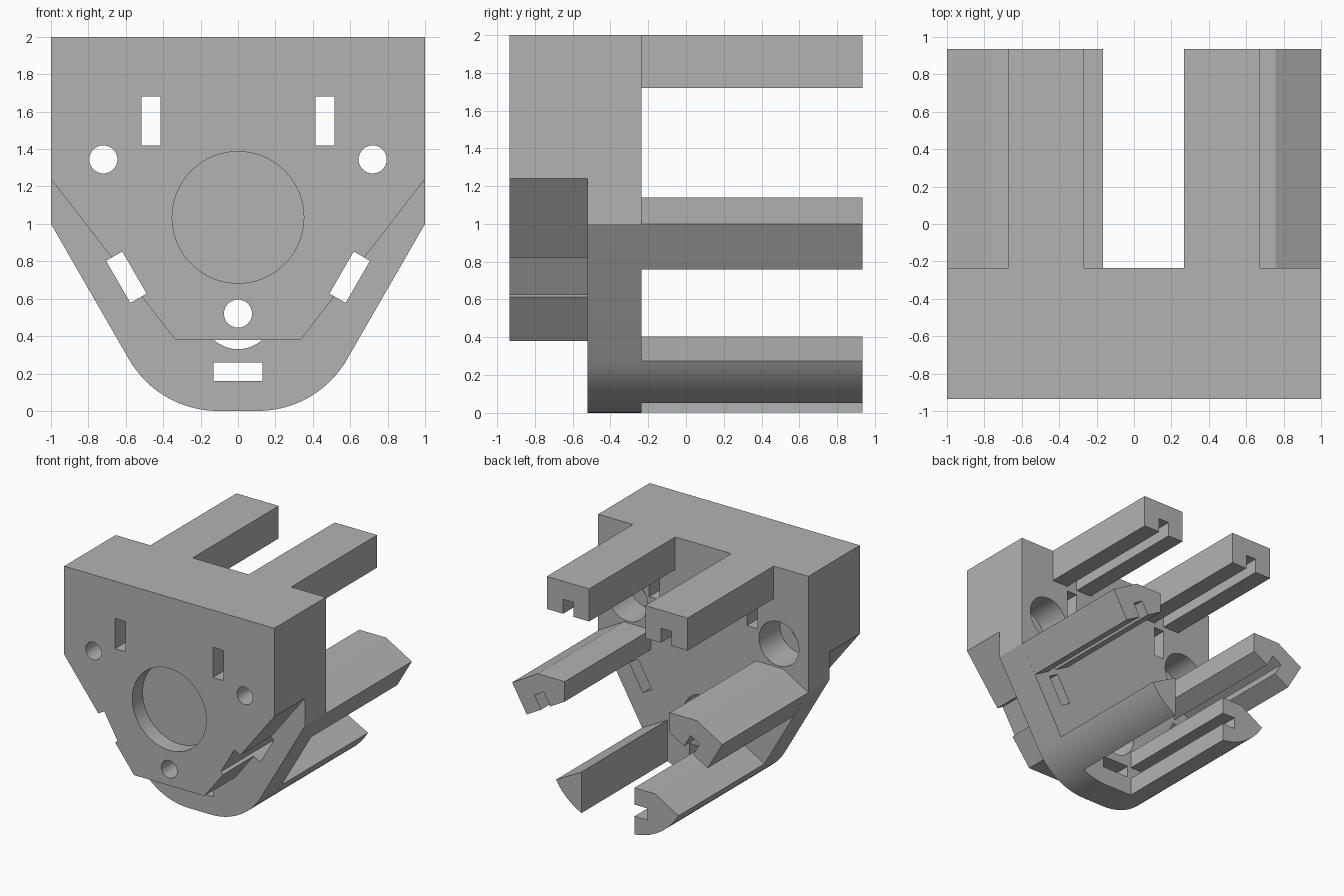
import bpy, bmesh
from math import sin, cos, radians, pi
from mathutils import Vector

cube = bpy.data.objects.get("Cube")
if cube:
    bpy.data.objects.remove(cube, do_unlink=True)

grey = bpy.data.materials.new("plain_grey")
grey.use_nodes = True
grey.diffuse_color = (0.45, 0.45, 0.45, 1)
grey.node_tree.nodes["Principled BSDF"].inputs["Base Color"].default_value = (0.45, 0.45, 0.45, 1)

FRONT, MID, BACK, END = -0.935, -0.52, -0.235, 0.935


def prism(name, points, y0, y1):
    """Extrude an x-z profile along y."""
    bm = bmesh.new()
    face = bm.faces.new([bm.verts.new((x, y0, z)) for x, z in points])
    moved = bmesh.ops.extrude_face_region(bm, geom=[face])["geom"]
    bmesh.ops.translate(bm, vec=(0, y1 - y0, 0),
                        verts=[v for v in moved if isinstance(v, bmesh.types.BMVert)])
    bmesh.ops.recalc_face_normals(bm, faces=bm.faces)
    mesh = bpy.data.meshes.new(name)
    bm.to_mesh(mesh)
    bm.free()
    mesh.materials.append(grey)
    obj = bpy.data.objects.new(name, mesh)
    bpy.context.collection.objects.link(obj)
    return obj


def circle(x, z, r, n=48):
    return [(x + r * cos(2 * pi * i / n), z + r * sin(2 * pi * i / n)) for i in range(n)]


def slot(x, z, length, width, angle):
    """Rectangle whose long side points along the angle."""
    u = Vector((cos(radians(angle)), sin(radians(angle))))
    v = Vector((-u.y, u.x))
    c = Vector((x, z))
    return [tuple(c + u * a * length / 2 + v * b * width / 2)
            for a, b in ((-1, -1), (1, -1), (1, 1), (-1, 1))]


def mirror(points):
    return [(-x, z) for x, z in reversed(points)]


def cut(obj, profiles):
    """Subtract each (profile, y0, y1) prism from the object."""
    for points, y0, y1 in profiles:
        cutter = prism("cutter", points, y0, y1)
        cutter.hide_render = True
        mod = obj.modifiers.new("cut", "BOOLEAN")
        mod.operation, mod.solver, mod.object = "DIFFERENCE", "EXACT", cutter
        bpy.context.view_layer.update()
        graph = bpy.context.evaluated_depsgraph_get()
        mesh = bpy.data.meshes.new_from_object(obj.evaluated_get(graph))
        obj.modifiers.remove(mod)
        obj.data = mesh
        bpy.data.objects.remove(cutter, do_unlink=True)


# Rounded lower corner shared by the plate and the bottom rails
R, CX = 0.55, 0.106


def corner(x_min, n=14):
    start = -pi / 2 + (0 if x_min <= CX else math_asin((x_min - CX) / R))
    stop = radians(-30)
    return [(CX + R * cos(a), R + R * sin(a))
            for a in (start + (stop - start) * i / n for i in range(n + 1))]


def math_asin(v):
    from math import asin
    return asin(v)


# Openings through the whole body
bolts = [(-0.72, 1.345), (0.72, 1.345), (0, 0.52)]
slots = [slot(0, 0.21, 0.26, 0.1, 0)]
for s in (-1, 1):
    slots.append(slot(s * 0.465, 1.55, 0.26, 0.1, 90))
    slots.append(slot(s * 0.597, 0.715, 0.26, 0.1, 90 - s * 30))
through = [(p, -1.2, 0) for p in slots]

# Front block with blind centre recess and bolt holes
half = [(0.335, 0.38), (1, 1.24), (1, 2)]
front_block = prism("front_block", half + mirror(half), FRONT, MID)
cut(front_block, through + [(circle(x, z, 0.075), -1.2, 0) for x, z in bolts]
    + [(circle(0, 1.035, 0.352, 64), -1.2, FRONT + 0.14)])

# Back plate with wide bolt head pockets
half = corner(0) + [(1, 1), (1, 2)]
back_plate = prism("back_plate", half + mirror(half), MID, BACK)
cut(back_plate, through + [(circle(x, z, 0.19), -1.2, 0) for x, z in bolts])

# Upper and middle rails, each with a groove in line with its slot
upper = [(0.267, 1.72), (0.67, 1.72), (0.67, 2), (0.267, 2)]
middle = [(0.861, 0.76), (1, 1), (0.756, 1.14), (0.5, 1.14), (0.5, 0.968)]
upper_groove = slot(0.465, 1.72, 0.25, 0.1, 90)
middle_groove = slot(0.68, 0.864, 0.25, 0.1, 60)
rails = []
for side, flip in (("left", lambda p: p), ("right", mirror)):
    for name, shape, groove in (("upper", upper, upper_groove), ("middle", middle, middle_groove)):
        rail = prism(f"{name}_rail_{side}", flip(shape), BACK, END)
        cut(rail, [(flip(groove), BACK, 1.2)])
        rails.append(rail)

# Lower rails: one plain and set back, one reaching inward with a groove
rails.append(prism("lower_rail_left", corner(0.34) + [(0.34, 0.405)], BACK, END))
grooved = prism("lower_rail_right",
                mirror(corner(0.165) + [(0.36, 0.405), (0.165, 0.405)]), BACK, END)
cut(grooved, [(slot(-0.165, 0.21, 0.25, 0.1, 0), BACK, 1.2)])
rails.append(grooved)

# Smooth the round walls and keep the corners crisp
bpy.ops.object.select_all(action="DESELECT")
for obj in [front_block, back_plate] + rails:
    obj.select_set(True)
bpy.context.view_layer.objects.active = front_block
bpy.ops.object.shade_smooth_by_angle(angle=radians(25))
